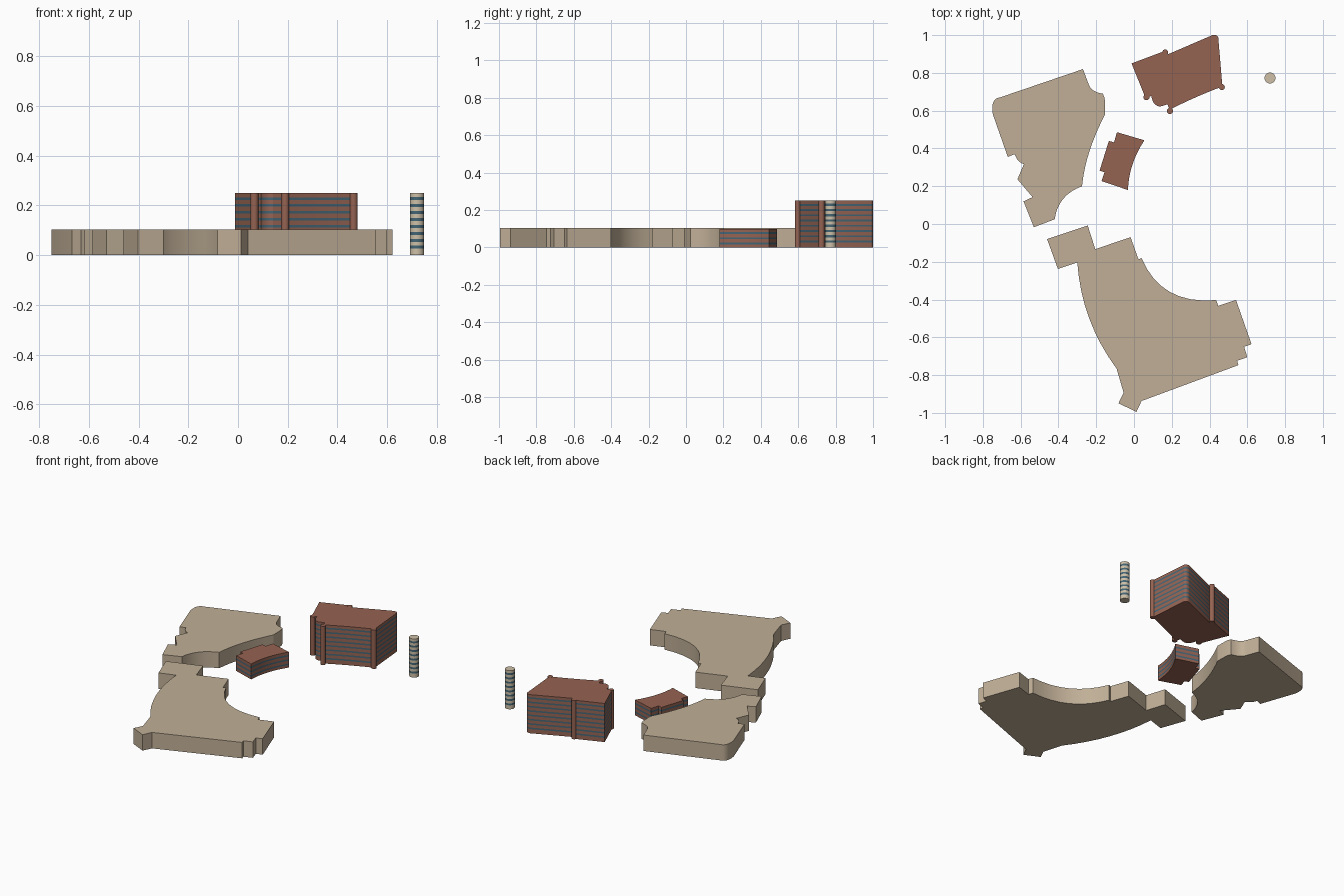
import bpy, bmesh, math

if "Cube" in bpy.data.objects:
    bpy.data.objects.remove(bpy.data.objects["Cube"])


def material(name, rgb):
    m = bpy.data.materials.new(name)
    m.diffuse_color = (*rgb, 1)
    m.use_nodes = True
    m.node_tree.nodes["Principled BSDF"].inputs["Base Color"].default_value = m.diffuse_color
    return m


STONE = material("stone", (0.53, 0.43, 0.31))
PALE = material("pale_stone", (0.62, 0.53, 0.39))
BRICK = material("brick", (0.30, 0.125, 0.085))
GLASS = material("glass", (0.055, 0.13, 0.18))


def outline(items, n=8):
    """Pairs are corners; quads (mid, end) sweep a curve through mid to end."""
    pts = []
    for it in items:
        if len(it) == 2:
            pts.append(it)
            continue
        p, m, q = pts[-1], it[:2], it[2:]
        c = [2 * m[i] - (p[i] + q[i]) / 2 for i in (0, 1)]
        for k in range(1, n + 1):
            t = k / n
            pts.append(tuple((1 - t) ** 2 * p[i] + 2 * t * (1 - t) * c[i] + t * t * q[i]
                             for i in (0, 1)))
    return pts


def circle(x, y, r, n=24):
    return [(x + r * math.cos(2 * math.pi * i / n), y + r * math.sin(2 * math.pi * i / n))
            for i in range(n)]


def prism(name, pts, height, wall, bands=(), band=0.010):
    """Closed extrusion whose walls carry horizontal window bands."""
    zs = [0] + [z + s * band / 2 for z in bands for s in (-1, 1)] + [height]
    bm = bmesh.new()
    rings = [[bm.verts.new((x, y, z)) for x, y in pts] for z in zs]
    bm.faces.new(rings[0][::-1])
    bm.faces.new(rings[-1])
    n = len(pts)
    for k in range(len(zs) - 1):
        for i in range(n):
            j = (i + 1) % n
            f = bm.faces.new((rings[k][i], rings[k][j], rings[k + 1][j], rings[k + 1][i]))
            f.material_index = k % 2
    bmesh.ops.recalc_face_normals(bm, faces=bm.faces)
    me = bpy.data.meshes.new(name)
    bm.to_mesh(me)
    bm.free()
    me.materials.append(wall)
    me.materials.append(GLASS)
    ob = bpy.data.objects.new(name, me)
    bpy.context.collection.objects.link(ob)
    bpy.context.view_layer.objects.active = ob
    ob.select_set(True)
    bpy.ops.object.shade_smooth_by_angle(angle=math.radians(25))
    ob.select_set(False)
    return ob


# North podium
prism("north_podium", outline([
    (-0.27, 0.82), (-0.24, 0.74), (-0.215, 0.707, -0.165, 0.69), (-0.155, 0.665),
    (-0.153, 0.58), (-0.236, 0.385, -0.275, 0.20), (-0.375, 0.133, -0.42, 0.025),
    (-0.53, -0.017), (-0.585, 0.12), (-0.537, 0.142), (-0.617, 0.237), (-0.583, 0.317),
    (-0.612, 0.335, -0.632, 0.37), (-0.668, 0.355), (-0.747, 0.58),
    (-0.745, 0.645, -0.71, 0.67)]), 0.103, STONE)

# South podium
prism("south_podium", outline([
    (-0.46, -0.08), (-0.245, -0.008), (-0.205, -0.133), (-0.018, -0.07), (0.024, -0.188),
    (0.04, -0.18), (0.19, -0.36, 0.435, -0.403), (0.446, -0.433), (0.54, -0.402),
    (0.622, -0.636), (0.583, -0.65), (0.60, -0.705), (0.546, -0.724), (0.553, -0.747),
    (0.04, -0.937), (0.013, -0.995), (-0.082, -0.949), (-0.055, -0.893), (-0.092, -0.766),
    (-0.237, -0.50, -0.30, -0.204), (-0.403, -0.238)]), 0.103, STONE)

# Tall brick block with window bands
FLOORS = [0.032 + 0.028 * i for i in range(8)]
prism("tall_block", outline([
    (-0.013, 0.85), (0.155, 0.913), (0.165, 0.892), (0.415, 1.0), (0.435, 0.999, 0.446, 0.988),
    (0.468, 0.728), (0.33, 0.672, 0.188, 0.605), (0.177, 0.634), (0.14, 0.622),
    (0.108, 0.637, 0.092, 0.678), (0.062, 0.665)]), 0.25, BRICK, FLOORS)

# Plain round columns on its corners
for i, (x, y) in enumerate([(0.066, 0.671), (0.19, 0.598), (0.465, 0.725), (0.165, 0.908)]):
    prism(f"column_{i + 1}", circle(x, y, 0.016, 16), 0.2505, BRICK)

# Low brick block
prism("low_block", outline([
    (-0.09, 0.486), (0.055, 0.443), (-0.008, 0.315, -0.032, 0.18), (-0.172, 0.227),
    (-0.156, 0.274), (-0.182, 0.283), (-0.133, 0.44), (-0.106, 0.432)]),
    0.10, BRICK, [0.021, 0.049, 0.077])

# Round tower
prism("round_tower", circle(0.72, 0.773, 0.029), 0.25, PALE, FLOORS, 0.012)
